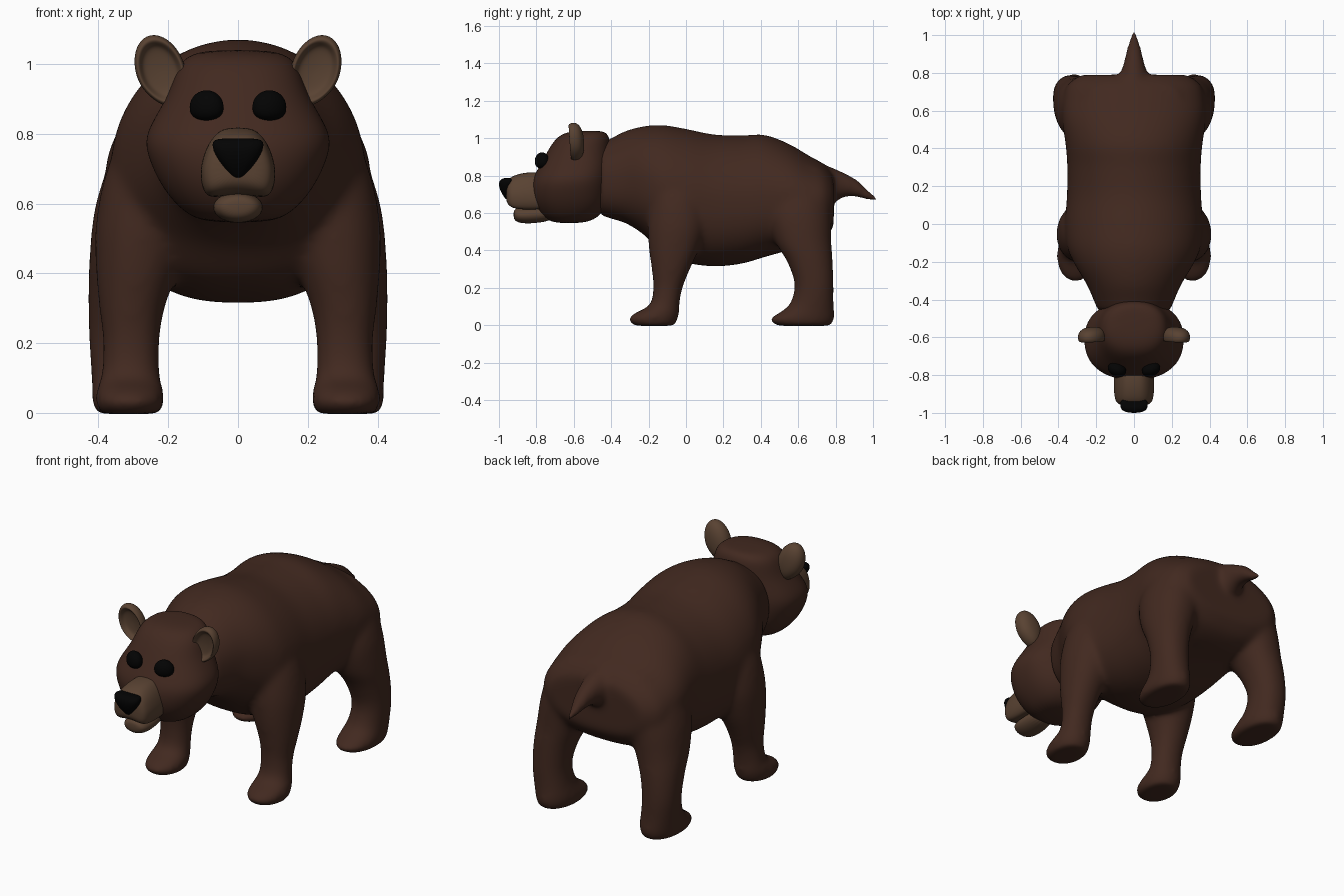
import bpy, bmesh, math
from mathutils import Matrix

if "Cube" in bpy.data.objects:
    bpy.data.objects.remove(bpy.data.objects["Cube"])


def material(name, rgb):
    m = bpy.data.materials.new(name)
    m.diffuse_color = (*rgb, 1)
    m.use_nodes = True
    m.node_tree.nodes["Principled BSDF"].inputs["Base Color"].default_value = m.diffuse_color
    return m


FUR = material("dark_fur", (0.054, 0.022, 0.014))
TAN = material("tan_fur", (0.1, 0.055, 0.032))
BLACK = material("black", (0.001, 0.001, 0.001))


def refine(rings, steps=4):
    """Catmull-Rom interpolation between rings for even curvature."""
    out = []
    for k in range(len(rings) - 1):
        a, b, c, d = (rings[max(k - 1, 0)], rings[k], rings[k + 1], rings[min(k + 2, len(rings) - 1)])
        for s in range(steps):
            t = s / steps
            out.append(tuple(q + .5 * t * (r - p + t * (2 * p - 5 * q + 4 * r - w + t * (3 * (q - r) + w - p)))
                             for p, q, r, w in zip(a, b, c, d)))
    return out + [rings[-1]]


def loft(bm, rings, axis, n=32, power=2.0, low_power=None):
    """Closed loft; each ring is (position, x centre, x radius, low, high)."""
    loops = []
    for pos, xc, rx, lo, hi in rings:
        loop = []
        for i in range(n):
            a = 2 * math.pi * i / n
            c, s = math.cos(a), math.sin(a)
            e = 2 / (low_power if low_power and s < 0 else power)
            u = math.copysign(abs(c) ** e, c) * rx + xc
            v = math.copysign(abs(s) ** e, s) * (hi - lo) / 2 + (hi + lo) / 2
            loop.append(bm.verts.new((u, pos, v) if axis == "Y" else (u, v, pos)))
        loops.append(loop)
    for a, b in zip(loops, loops[1:]):
        for i in range(n):
            j = (i + 1) % n
            bm.faces.new((a[i], a[j], b[j], b[i]))
    bm.faces.new(loops[0])
    bm.faces.new(loops[-1])


def finish(name, bm, mat, subsurf=2):
    bmesh.ops.recalc_face_normals(bm, faces=bm.faces[:])
    for f in bm.faces:
        f.smooth = True
    me = bpy.data.meshes.new(name)
    bm.to_mesh(me)
    bm.free()
    me.materials.append(mat)
    ob = bpy.data.objects.new(name, me)
    bpy.context.collection.objects.link(ob)
    if subsurf:
        ob.modifiers.new("subsurf", "SUBSURF").levels = subsurf
        ob.modifiers["subsurf"].render_levels = subsurf
    return ob


def part(name, rings, axis, mat, n=24, power=2.0):
    bm = bmesh.new()
    loft(bm, rings, axis, n, power)
    return finish(name, bm, mat)


# Body: torso, tail and four legs fused into one smooth skin
TORSO = [(-.46, 0, .19, .59, .97), (-.40, 0, .215, .57, 1.0), (-.32, 0, .25, .545, 1.04),
         (-.22, 0, .31, .48, 1.065), (-.12, 0, .355, .38, 1.07), (0, 0, .365, .335, 1.05),
         (.15, 0, .355, .315, 1.02), (.3, 0, .353, .33, 1.015), (.42, 0, .362, .365, 1.018),
         (.55, 0, .38, .40, .97), (.66, 0, .375, .42, .905), (.74, 0, .35, .46, .86),
         (.79, 0, .28, .53, .80)]
TAIL = [(.55, 0, .14, .70, .95), (.68, 0, .11, .68, .885), (.78, 0, .078, .655, .845),
        (.85, 0, .056, .685, .815), (.92, 0, .041, .683, .775), (.97, 0, .028, .668, .728),
        (1.02, 0, .012, .66, .69)]
FRONT_LEG = [(-.003, .31, .085, -.275, -.06), (.03, .31, .098, -.31, -.045), (.065, .31, .097, -.275, -.035),
             (.11, .308, .084, -.195, -.035), (.2, .306, .081, -.176, -.018), (.3, .304, .094, -.184, .022),
             (.42, .288, .12, -.2, .075), (.55, .27, .137, -.205, .11), (.7, .235, .14, -.19, .1),
             (.85, .18, .12, -.16, .06)]
HIND_LEG = [(-.003, .315, .09, .49, .775), (.03, .315, .104, .445, .793), (.075, .318, .101, .51, .793),
            (.12, .325, .096, .558, .79), (.22, .333, .095, .58, .79), (.34, .322, .108, .54, .785),
            (.45, .296, .13, .475, .778), (.6, .26, .148, .43, .778), (.75, .21, .14, .46, .765),
            (.85, .15, .1, .5, .73)]
bm = bmesh.new()
loft(bm, refine(TORSO), "Y", 64, 2.0, 2.5)
loft(bm, refine(TAIL), "Y", 24)
for side in (-1, 1):
    for leg in (FRONT_LEG, HIND_LEG):
        loft(bm, [(z, side * x, r, lo, hi) for z, x, r, lo, hi in refine(leg)], "Z", 32, 2.1)
body = finish("body", bm, FUR, 0)
remesh = body.modifiers.new("fuse", "REMESH")
remesh.mode = "VOXEL"
remesh.voxel_size = .012
remesh.use_smooth_shade = True
smooth = body.modifiers.new("smooth", "SMOOTH")
smooth.factor = .5
smooth.iterations = 26

# Head with wide cheeks and sloping forehead
part("head", [(.545, 0, .09, -.70, -.55), (.572, 0, .155, -.76, -.47), (.64, 0, .215, -.81, -.42),
              (.71, 0, .25, -.828, -.408), (.78, 0, .272, -.825, -.403), (.84, 0, .244, -.79, -.402),
              (.9, 0, .207, -.757, -.403), (.95, 0, .188, -.73, -.405), (1.0, 0, .17, -.695, -.408),
              (1.03, 0, .135, -.65, -.425), (1.04, 0, .07, -.58, -.46)], "Z", FUR, 32, 2.3)

# Muzzle: narrow on top, arched underneath to cup the lower jaw
muzzle = part("muzzle", [(-.72, 0, .10, .60, .81), (-.80, 0, .108, .595, .82), (-.87, 0, .109, .595, .816),
                         (-.925, 0, .103, .60, .80), (-.952, 0, .09, .62, .78), (-.963, 0, .05, .66, .74)],
              "Y", TAN, 32, 2.9)
for v in muzzle.data.vertices:
    v.co.x *= 1 - .22 * min(1, max(0, (v.co.z - .70) / .1))
    v.co.z += .03 * max(0, 1 - (v.co.x / .09) ** 2) * min(1, max(0, (.68 - v.co.z) / .06))

# Lower jaw and nose
part("lower_jaw", [(-.70, 0, .06, .56, .64), (-.82, 0, .073, .543, .635), (-.88, 0, .071, .545, .632),
                   (-.912, 0, .057, .555, .625), (-.922, 0, .03, .575, .61)], "Y", TAN, 24, 2.0)
part("nose", [(.672, 0, .008, -.962, -.94), (.685, 0, .024, -.972, -.93), (.715, 0, .05, -.992, -.92),
              (.75, 0, .071, -1.002, -.915), (.772, 0, .075, -.998, -.915), (.784, 0, .068, -.985, -.925),
              (.787, 0, .04, -.97, -.94)], "Z", BLACK, 24, 2.6)

# Ears: dished discs tilted outward, and eyes: flattened beads
EAR = [(.04, .1), (.037, .5), (.022, .85), (0, 1), (-.022, 1), (-.037, .92), (-.036, .82),
       (-.022, .72), (-.012, .6), (-.008, .1)]
for side, label in ((-1, "right"), (1, "left")):
    ear = part(label + "_ear", [(y, 0, .071 * r, -.107 * r, .107 * r) for y, r in EAR], "Y", TAN)
    for v in ear.data.vertices:
        v.co.x *= 1 + 2 * min(0, v.co.z + .02)
    ear.location = (side * .222, -.585, .982)
    ear.rotation_euler = (math.radians(4), math.radians(20) * side, 0)
    bm = bmesh.new()
    bmesh.ops.create_uvsphere(bm, u_segments=24, v_segments=16, radius=1,
                              matrix=Matrix.Diagonal((.051, .037, .048, 1)))
    for v in bm.verts:
        if v.co.z < 0:
            v.co.z = -.04 * (v.co.z / -.048) ** .8
    eye = finish(label + "_eye", bm, BLACK, 1)
    eye.location = (side * .09, -.77, .877)
    eye.rotation_euler = (0, 0, math.radians(22) * side)
